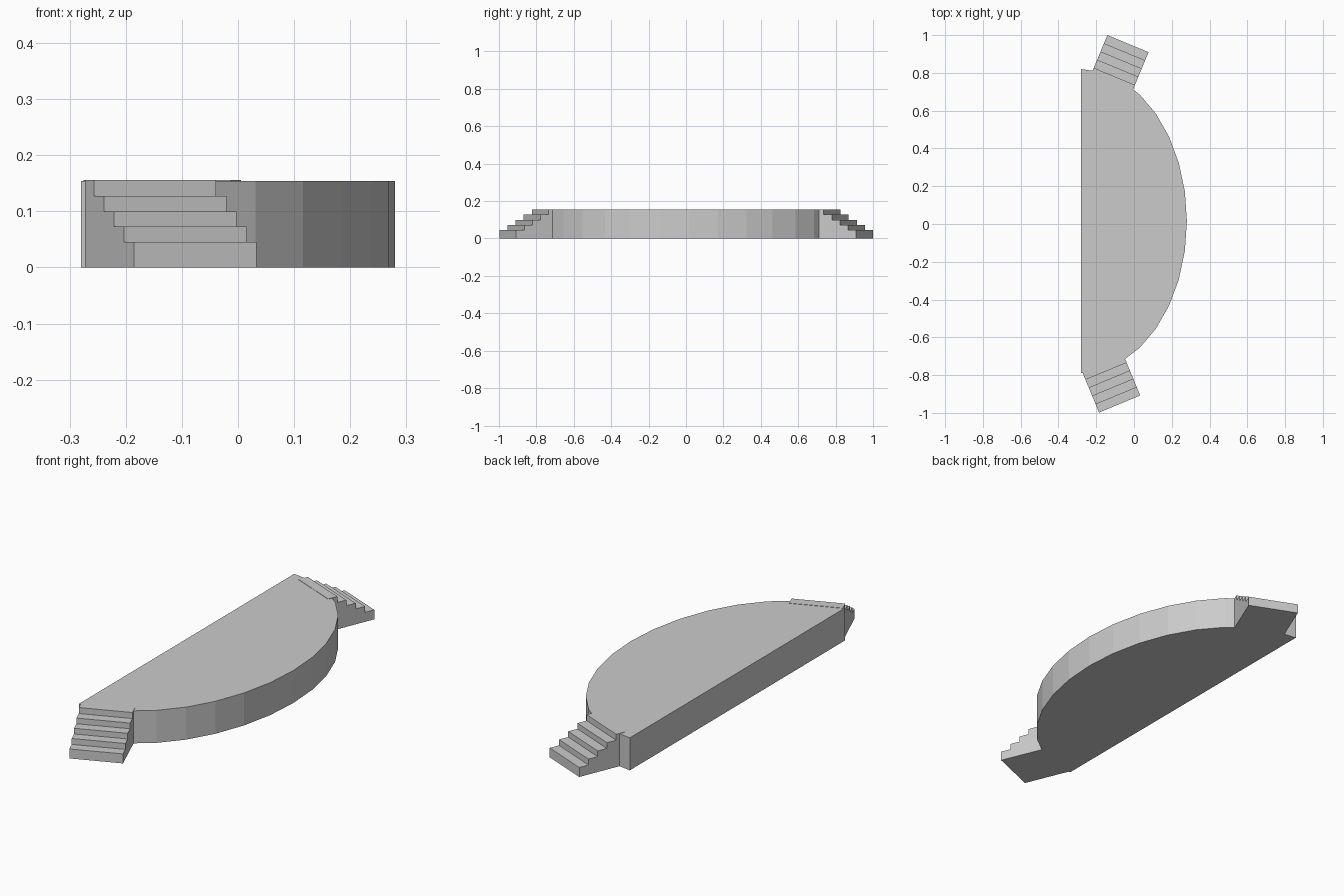
import bpy, math
from mathutils import Matrix

if "Cube" in bpy.data.objects:
    bpy.data.objects.remove(bpy.data.objects["Cube"])


def make_object(name, verts, faces):
    mesh = bpy.data.meshes.new(name)
    mesh.from_pydata(verts, [], faces)
    mesh.update()
    ob = bpy.data.objects.new(name, mesh)
    bpy.context.collection.objects.link(ob)
    return ob


def prism(name, outline, to_3d):
    # Extrude a counter-clockwise outline between two levels
    n = len(outline)
    verts = [to_3d(a, b, 0) for a, b in outline] + [to_3d(a, b, 1) for a, b in outline]
    faces = [tuple(reversed(range(n))), tuple(range(n, 2 * n))]
    faces += [(i, (i + 1) % n, n + (i + 1) % n, n + i) for i in range(n)]
    return make_object(name, verts, faces)


# Half-ellipse stage platform
HEIGHT = 0.154
outline = []
for i in range(17):
    a = math.radians(-90 + i * 11.25)
    outline.append((-0.28 + 0.56 * math.cos(a), 0.015 + 0.805 * math.sin(a)))
prism("stage_platform", outline, lambda x, y, t: (x, y, t * HEIGHT))

# Stepped side profile: u runs into the stage, z is up
TREAD, WIDTH = 0.047, 0.236
levels = [0.045, 0.073, 0.100, 0.127, 0.1555]
profile = [(0, 0)]
for i, z in enumerate(levels):
    profile += [(i * TREAD, profile[-1][1] if i else 0)] if i else []
    profile.append((i * TREAD, z))
profile += [(5 * TREAD, levels[-1]), (5 * TREAD, 0)]
profile.reverse()


# Two staircases angled outward at the ends of the stage
def stairs(name, centre, angle):
    ob = prism(name, profile, lambda u, z, t: ((0.5 - t) * WIDTH, u, z))
    ob.data.transform(Matrix.Translation((*centre, 0)) @ Matrix.Rotation(math.radians(angle), 4, 'Z'))
    # Keep face normals pointing outward
    import bmesh
    bm = bmesh.new()
    bm.from_mesh(ob.data)
    bmesh.ops.recalc_face_normals(bm, faces=bm.faces)
    bm.to_mesh(ob.data)
    bm.free()


stairs("front_stairs", (-0.076, -0.953), 22.5)
stairs("back_stairs", (-0.032, 0.955), 157.5)
